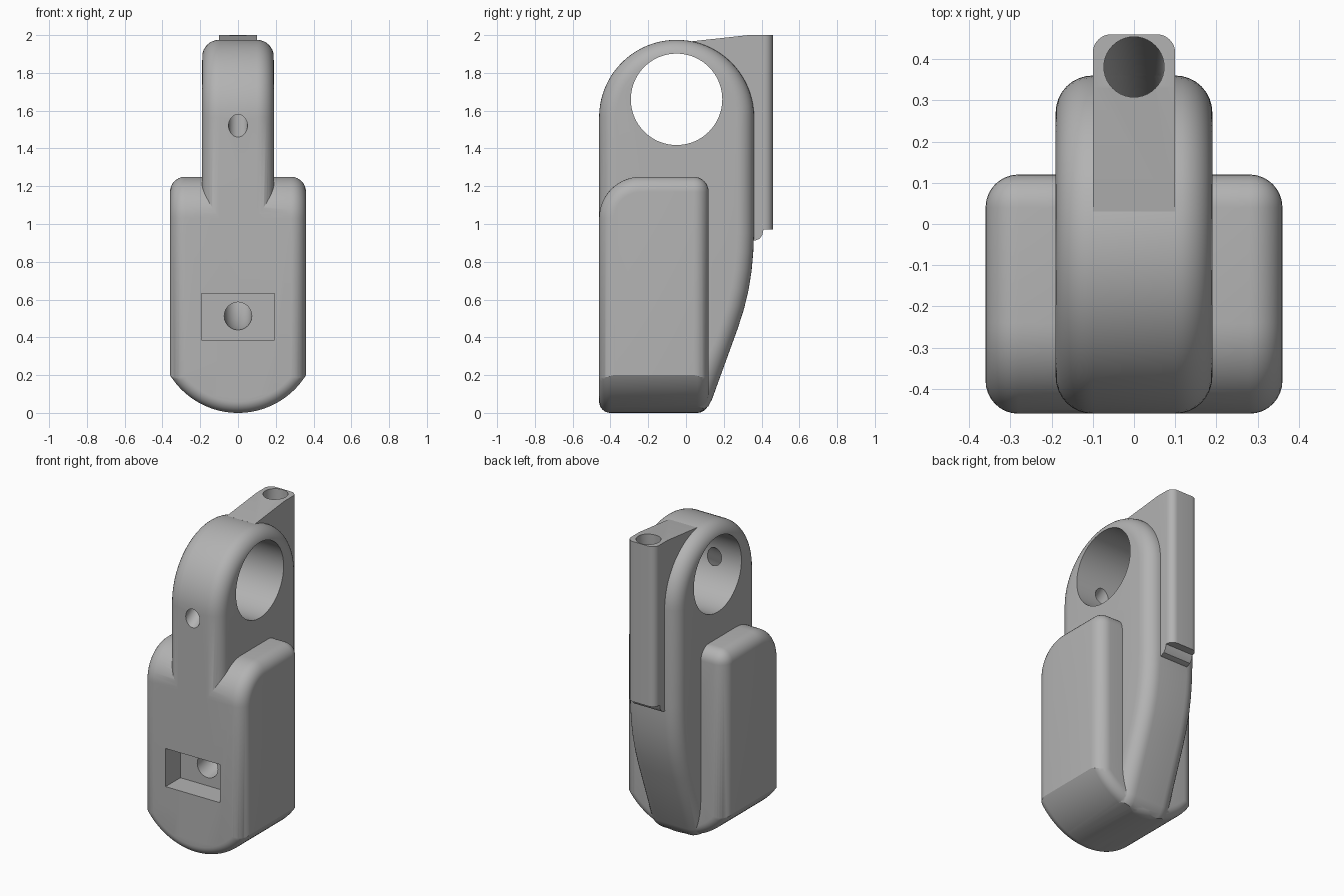
import bpy, bmesh, math
from mathutils import Vector

if "Cube" in bpy.data.objects:
    bpy.data.objects.remove(bpy.data.objects["Cube"])

grey = bpy.data.materials.new("plain_grey")
grey.diffuse_color = (0.45, 0.45, 0.45, 1)
grey.use_nodes = True
grey.node_tree.nodes["Principled BSDF"].inputs["Base Color"].default_value = grey.diffuse_color


def finish(name, bm):
    bmesh.ops.recalc_face_normals(bm, faces=bm.faces)
    me = bpy.data.meshes.new(name)
    bm.to_mesh(me)
    bm.free()
    me.materials.append(grey)
    ob = bpy.data.objects.new(name, me)
    bpy.context.collection.objects.link(ob)
    return ob


def sharp(e):
    return e.calc_face_angle(0) > 0.5


def prism(name, pts, a, b, axis, radius=0, pick=sharp, segs=8):
    """Extrude a flat outline along x or y and round the picked edges."""
    bm = bmesh.new()
    place = (lambda p, t: (t, p[0], p[1])) if axis == 'X' else (lambda p, t: (p[0], t, p[1]))
    lo = [bm.verts.new(place(p, a)) for p in pts]
    hi = [bm.verts.new(place(p, b)) for p in pts]
    bm.faces.new(lo)
    bm.faces.new(hi[::-1])
    n = len(pts)
    for i in range(n):
        j = (i + 1) % n
        bm.faces.new((lo[i], hi[i], hi[j], lo[j]))
    bmesh.ops.recalc_face_normals(bm, faces=bm.faces)
    if radius:
        edges = [e for e in bm.edges if pick(e)]
        bmesh.ops.bevel(bm, geom=edges, offset=radius, segments=segs, profile=0.5,
                        affect='EDGES', clamp_overlap=False)
    return finish(name, bm)


def tube(name, path, r, sides=40):
    """Round bar swept along a path lying in the x = 0 plane."""
    bm = bmesh.new()
    rings = []
    for i, (y, z) in enumerate(path):
        p0, p1 = path[max(i - 1, 0)], path[min(i + 1, len(path) - 1)]
        d = Vector((0, p1[0] - p0[0], p1[1] - p0[1])).normalized()
        u, w = Vector((1, 0, 0)), d.cross(Vector((1, 0, 0)))
        rings.append([bm.verts.new(Vector((0, y, z)) + r * (math.cos(t) * u + math.sin(t) * w))
                      for t in (2 * math.pi * k / sides for k in range(sides))])
    for q, s in zip(rings, rings[1:]):
        for k in range(sides):
            m = (k + 1) % sides
            bm.faces.new((q[k], q[m], s[m], s[k]))
    bm.faces.new(rings[0])
    bm.faces.new(rings[-1])
    return finish(name, bm)


def combine(ob, tool, op):
    mod = ob.modifiers.new(op.lower(), 'BOOLEAN')
    mod.operation, mod.object, mod.solver = op, tool, 'EXACT'
    bpy.context.view_layer.objects.active = ob
    bpy.ops.object.modifier_apply(modifier=mod.name)
    bpy.data.objects.remove(tool)


def arc(cy, cz, r, a0, a1, n):
    return [(cy + r * math.cos(math.radians(a0 + (a1 - a0) * i / n)),
             cz + r * math.sin(math.radians(a0 + (a1 - a0) * i / n))) for i in range(n + 1)]


def round_bottom(back):
    """Bowl-shaped lower limit used to trim both main solids."""
    pts = arc(0, 0.424, 0.424, 190, 350, 48) + [(0.42, 2.5), (-0.42, 2.5)]
    return prism("bottom_trim", pts, -0.46, back, 'Y', 0.06)


# upright spine with arched top and tapering back
spine = arc(-0.05, 1.565, 0.41, 180, 0, 40)
spine += [(0.36, 0.95), (0.356, 0.85), (0.347, 0.75), (0.331, 0.65), (0.307, 0.55), (0.275, 0.45),
          (0.235, 0.34), (0.137, 0.07), (0.118, 0.035), (0.09, 0.012), (0.05, 0.0), (-0.46, 0.0)]
body = prism("holder_body", spine, -0.19, 0.19, 'X', 0.09)
combine(body, round_bottom(0.6), 'INTERSECT')

# wide lower block with large front roundover
block_pts = arc(-0.24, 1.03, 0.22, 180, 90, 16) + [(0.12, 1.25), (0.12, -0.3), (-0.46, -0.3)]
block = prism("wide_block", block_pts, -0.36, 0.36, 'X', 0.08)
combine(block, round_bottom(0.12), 'INTERSECT')
combine(body, block, 'UNION')

# rear boss
boss_pts = [(0.03, 1.967), (0.33, 2.0), (0.46, 2.0), (0.46, 0.97), (0.41, 0.97), (0.405, 0.945),
            (0.39, 0.922), (0.365, 0.912), (0.3, 0.912), (0.3, 1.5), (0.03, 1.85)]
boss = prism("rear_boss", boss_pts, -0.1, 0.1, 'X', 0.045,
             lambda e: all(v.co.y > 0.45 for v in e.verts)
             and abs(e.verts[0].co.z - e.verts[1].co.z) > 0.5)
combine(body, boss, 'UNION')

# large ring opening
combine(body, prism("ring_cutter", arc(-0.05, 1.66, 0.242, 0, 357, 119), -0.5, 0.5, 'X'), 'DIFFERENCE')

# front pocket
pocket = [(-0.193, 0.387), (0.193, 0.387), (0.193, 0.632), (-0.193, 0.632)]
combine(body, prism("pocket_cutter", pocket, -0.6, -0.31, 'Y'), 'DIFFERENCE')

# curved channel from the top of the boss to the pocket
P = [Vector(p) for p in ((0.382, 2.06), (0.37, 1.1), (0.1, 0.51), (-0.36, 0.51))]
channel = []
for i in range(33):
    t = i / 32
    s = 1 - t
    channel.append(tuple(s**3 * P[0] + 3 * s * s * t * P[1] + 3 * s * t * t * P[2] + t**3 * P[3]))
combine(body, tube("channel_cutter", channel, 0.073), 'DIFFERENCE')

# small slanted hole through the front of the ring
combine(body, tube("screw_cutter", [(-0.6, 1.429), (-0.2, 1.689)], 0.05), 'DIFFERENCE')

# smooth shading with crisp edges
bpy.ops.object.select_all(action='DESELECT')
body.select_set(True)
bpy.context.view_layer.objects.active = body
bpy.ops.object.shade_smooth_by_angle(angle=math.radians(28))
